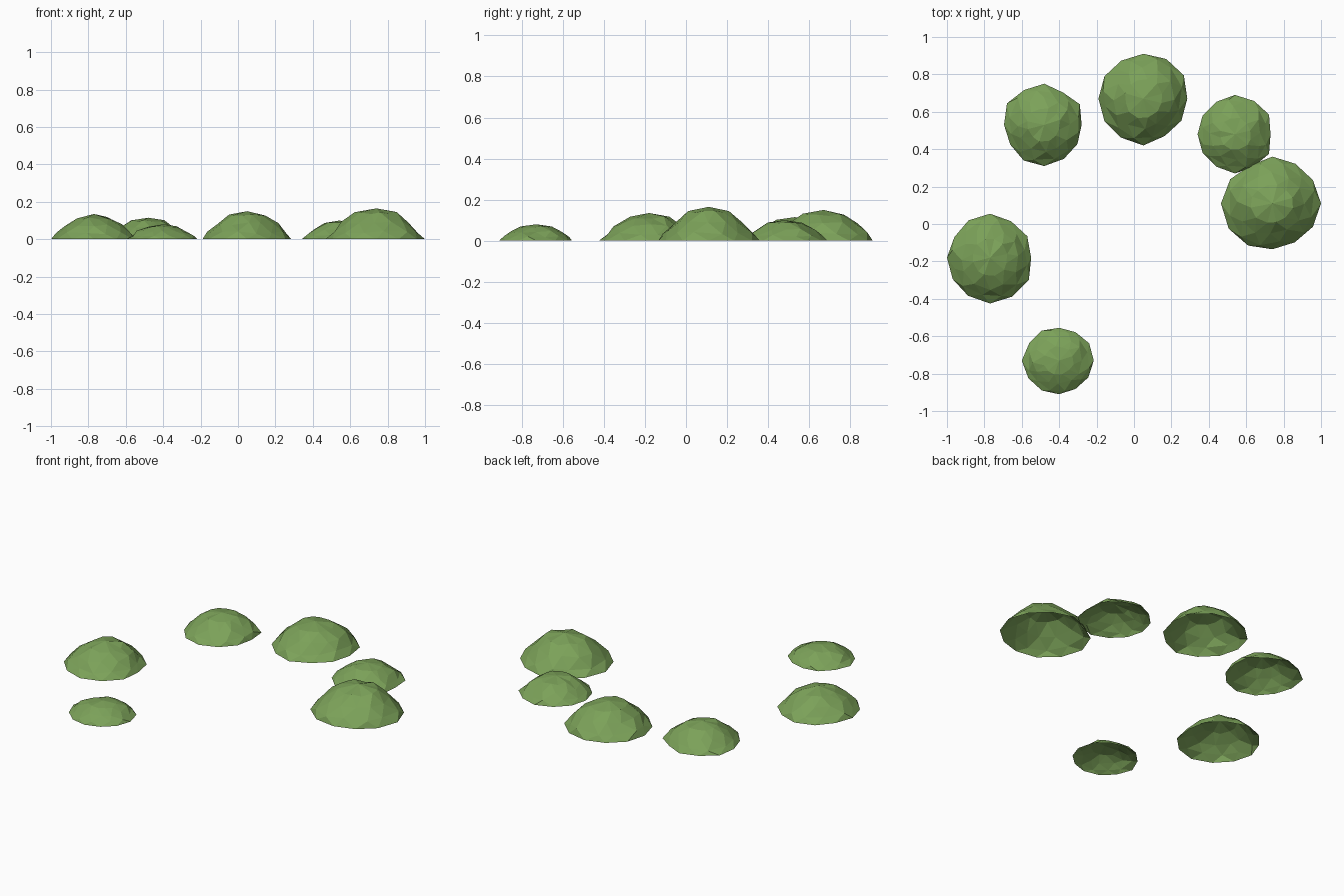
import bpy, bmesh, math, random

if "Cube" in bpy.data.objects:
    bpy.data.objects.remove(bpy.data.objects["Cube"])

random.seed(4)
green = bpy.data.materials.new("leaf_green")
green.diffuse_color = (0.2, 0.36, 0.1, 1)
green.use_nodes = True
green.node_tree.nodes["Principled BSDF"].inputs["Base Color"].default_value = green.diffuse_color

N = 12
# x, y, height, rim radii (hundredths) every 30 degrees from +x
BUSHES = {
    "bush_left": (-.77, -.18, .135, (22, 23, 22.5, 23.5, 23, 22, 23, 23, 23.5, 24.5, 24, 24)),
    "bush_front": (-.40, -.73, .08, (18.5, 18.5, 17.5, 17.5, 18.5, 18.5, 20, 19, 18.5, 18, 17.5, 18)),
    "bush_back_left": (-.48, .53, .115, (20, 22, 20, 22, 21.5, 23, 21.5, 21, 22, 22, 21, 20.5)),
    "bush_back": (.05, .67, .15, (23.5, 25, 24.5, 24, 23.5, 24, 24, 24, 24, 25, 23, 23.5)),
    "bush_back_right": (.54, .48, .10, (19, 21, 20.5, 21, 20, 20, 20, 20, 20, 21, 20, 21)),
    "bush_right": (.74, .11, .165, (26, 25, 24.5, 25, 23.5, 26, 27.5, 27, 26, 24.5, 24, 25)),
}


def bush(name, x, y, h, rim):
    """Open, faceted low dome made of staggered rings of triangles."""
    bm = bmesh.new()
    rings = []
    for k, t in enumerate((1, .88, .68, .42)):
        ring = []
        for i in range(N):
            shift = .5 * (k % 2)
            r = (rim[i] * (1 - shift) + rim[(i + 1) % N] * shift) / 100
            a = (i + shift) * math.tau / N
            s = t
            z = 0
            if k:
                a += random.uniform(-.08, .08)
                s = t * random.uniform(.95, 1.05)
                z = h * (1 - t ** 2.1) + h * random.uniform(-.05, .05)
            ring.append(bm.verts.new((r * s * math.cos(a), r * s * math.sin(a), z)))
        rings.append(ring)
    # triangle strips between rings
    for k in range(3):
        lo, up = rings[k], rings[k + 1]
        for i in range(N):
            j = (i + 1) % N
            if k % 2 == 0:
                bm.faces.new((lo[i], lo[j], up[i]))
                bm.faces.new((lo[j], up[j], up[i]))
            else:
                bm.faces.new((lo[i], up[j], up[i]))
                bm.faces.new((lo[i], lo[j], up[j]))
    # crown fan
    top = bm.verts.new((0, 0, h))
    for i in range(N):
        bm.faces.new((rings[3][i], rings[3][(i + 1) % N], top))
    me = bpy.data.meshes.new(name)
    bm.to_mesh(me)
    bm.free()
    me.materials.append(green)
    ob = bpy.data.objects.new(name, me)
    ob.location = (x, y, 0)
    bpy.context.collection.objects.link(ob)


for name, (x, y, h, rim) in BUSHES.items():
    bush(name, x, y, h, rim)
